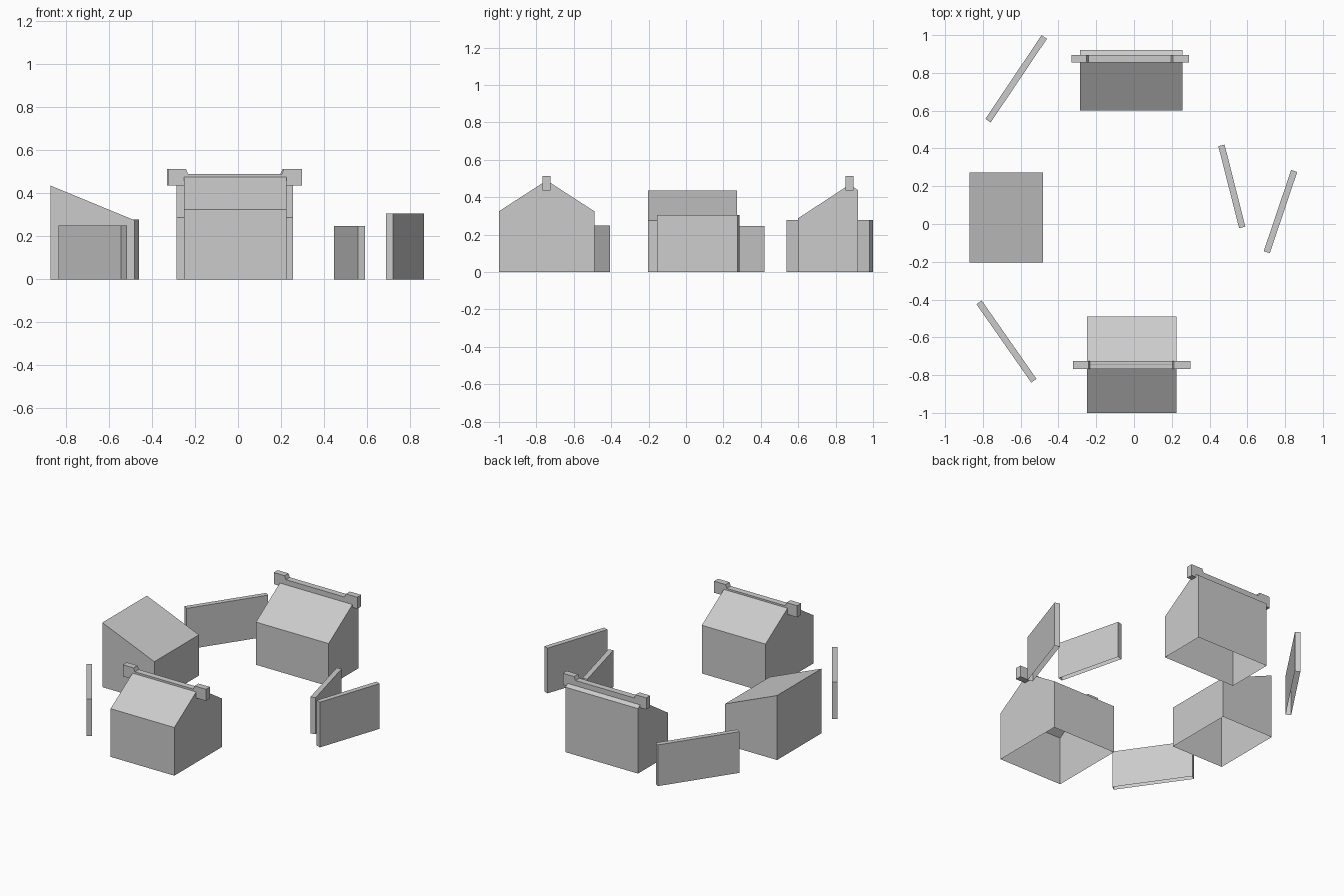
import bpy, bmesh, math
from mathutils import Matrix

if "Cube" in bpy.data.objects:
    bpy.data.objects.remove(bpy.data.objects["Cube"])


def finish(name, bm):
    bmesh.ops.recalc_face_normals(bm, faces=bm.faces)
    mesh = bpy.data.meshes.new(name)
    bm.to_mesh(mesh)
    bm.free()
    obj = bpy.data.objects.new(name, mesh)
    bpy.context.collection.objects.link(obj)
    return obj


def prism(name, profile, start, sweep, open_bottom=False):
    """Extrude a 3D profile along a vector; optionally leave the base open."""
    bm = bmesh.new()
    a = [bm.verts.new(p) for p in profile]
    b = [bm.verts.new([p[i] + sweep[i] for i in range(3)]) for p in profile]
    bm.faces.new(a)
    bm.faces.new(b[::-1])
    for i in range(len(a)):
        j = (i + 1) % len(a)
        bm.faces.new((a[i], b[i], b[j], a[j]))
    bmesh.ops.recalc_face_normals(bm, faces=bm.faces)
    if open_bottom:
        base = [f for f in bm.faces if all(v.co.z < 1e-5 for v in f.verts)]
        bmesh.ops.delete(bm, geom=base, context='FACES_ONLY')
    return finish(name, bm)


def house(name, x0, x1, yz):
    prism(name, [(x0, y, z) for y, z in yz], None, (x1 - x0, 0, 0), True)


def ridge_beam(name, x0, x1, y, width=0.042):
    # low bar with a raised block at each end, inner block sides sloped
    i0, i1 = x0 + 0.08, x1 - 0.085
    xz = [(x0, 0.435), (x1, 0.435), (x1, 0.513), (i1, 0.513), (i1 - 0.01, 0.489),
          (i0 + 0.01, 0.489), (i0, 0.513), (x0, 0.513)]
    prism(name, [(x, y - width / 2, z) for x, z in xz], None, (0, width, 0))


def fence(name, p, q, height, thick=0.034):
    # upright slab between two ground points, base left open
    dx, dy = q[0] - p[0], q[1] - p[1]
    half, t = math.hypot(dx, dy) / 2, thick / 2
    obj = prism(name, [(-half, -t, 0), (half, -t, 0), (half, t, 0), (-half, t, 0)],
                None, (0, 0, height), True)
    obj.data.transform(Matrix.Translation(((p[0] + q[0]) / 2, (p[1] + q[1]) / 2, 0))
                       @ Matrix.Rotation(math.atan2(dy, dx), 4, 'Z'))


# Gabled houses with ridge beams
house("front_house", -0.25, 0.225,
      [(-1, 0), (-0.49, 0), (-0.49, 0.325), (-0.745, 0.49), (-1, 0.325)])
ridge_beam("front_ridge_beam", -0.322, 0.298, -0.746)
house("back_house", -0.286, 0.256,
      [(0.6, 0), (0.92, 0), (0.92, 0.438), (0.875, 0.468), (0.6, 0.288)])
ridge_beam("back_ridge_beam", -0.331, 0.292, 0.875)

# Single-slope shed on the left
prism("side_shed", [(x, -0.203, z) for x, z in
                    [(-0.87, 0), (-0.482, 0), (-0.482, 0.275), (-0.87, 0.435)]],
      None, (0, 0.475, 0), True)

# Free-standing wall panels
fence("back_left_wall", (-0.773, 0.547), (-0.475, 0.99), 0.278)
fence("front_left_wall", (-0.82, -0.415), (-0.53, -0.83), 0.25)
fence("inner_right_wall", (0.463, 0.416), (0.573, -0.018), 0.247)
fence("outer_right_wall", (0.848, 0.281), (0.703, -0.149), 0.305)
